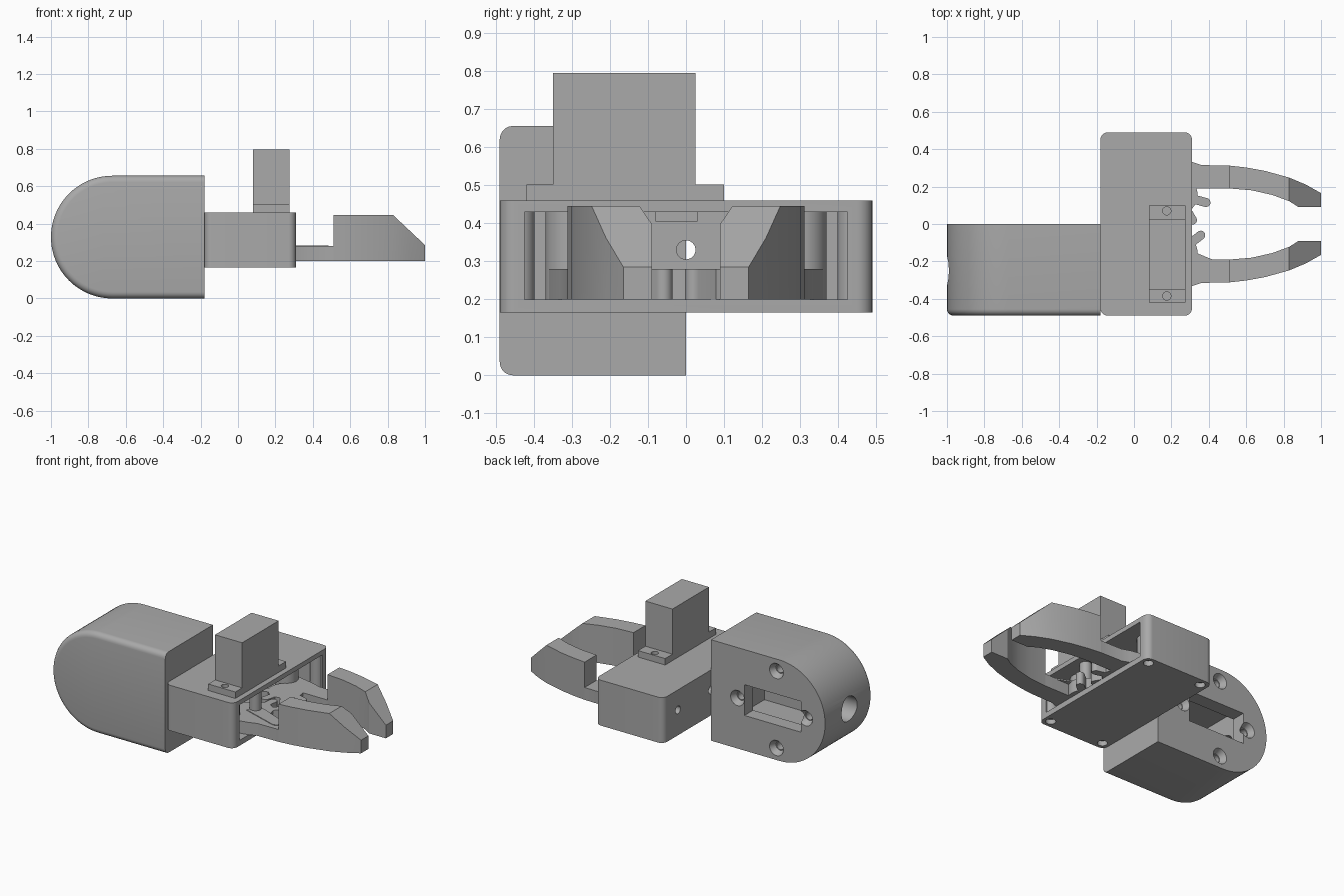
import bpy, bmesh, math
from mathutils import Vector

if "Cube" in bpy.data.objects:
    bpy.data.objects.remove(bpy.data.objects["Cube"])

grey = bpy.data.materials.new("plain grey")
grey.diffuse_color = (0.40, 0.40, 0.40, 1)
grey.use_nodes = True
grey.node_tree.nodes["Principled BSDF"].inputs["Base Color"].default_value = grey.diffuse_color


def finish(bm, name):
    bmesh.ops.recalc_face_normals(bm, faces=bm.faces)
    me = bpy.data.meshes.new(name)
    bm.to_mesh(me)
    bm.free()
    me.materials.append(grey)
    ob = bpy.data.objects.new(name, me)
    bpy.context.collection.objects.link(ob)
    return ob


def box(name, x0, x1, y0, y1, z0, z1):
    return prism(name, [(x0, y0), (x1, y0), (x1, y1), (x0, y1)], z0, z1)


def prism(name, pts, a, b, axis='Z', edit=None):
    """Extrude a 2D outline along Z (xy outline) or Y (xz outline)."""
    bm = bmesh.new()
    put = (lambda p, d: (p[0], p[1], d)) if axis == 'Z' else (lambda p, d: (p[0], d, p[1]))
    f = bm.faces.new([bm.verts.new(put(p, a)) for p in pts])
    ext = bmesh.ops.extrude_face_region(bm, geom=[f])
    vs = [v for v in ext['geom'] if isinstance(v, bmesh.types.BMVert)]
    d = (0, 0, b - a) if axis == 'Z' else (0, b - a, 0)
    bmesh.ops.translate(bm, verts=vs, vec=d)
    bmesh.ops.recalc_face_normals(bm, faces=bm.faces)
    if edit:
        edit(bm)
    return finish(bm, name)


def cyl(name, p, axis, r, length, r2=None):
    """Cylinder or cone starting at p and running along axis."""
    bm = bmesh.new()
    bmesh.ops.create_cone(bm, cap_ends=True, segments=32, radius1=r,
                          radius2=r if r2 is None else r2, depth=length)
    ax = Vector(axis).normalized()
    bmesh.ops.rotate(bm, verts=bm.verts, cent=(0, 0, 0),
                     matrix=Vector((0, 0, 1)).rotation_difference(ax).to_matrix())
    bmesh.ops.translate(bm, verts=bm.verts, vec=Vector(p) + ax * length / 2)
    return finish(bm, name)


def combine(ob, others, op='DIFFERENCE'):
    for c in others:
        m = ob.modifiers.new("b", 'BOOLEAN')
        m.operation, m.solver, m.object = op, 'EXACT', c
        bpy.context.view_layer.objects.active = ob
        bpy.ops.object.modifier_apply(modifier=m.name)
        bpy.data.objects.remove(c)


def arc(cx, cy, r, a0, a1, n):
    return [(cx + r * math.cos(math.radians(a0 + (a1 - a0) * i / n)),
             cy + r * math.sin(math.radians(a0 + (a1 - a0) * i / n))) for i in range(n + 1)]


# Rounded wrist housing, softened along its front outline
def soften(bm):
    es = [e for e in bm.edges if all(v.co.y < -0.48 for v in e.verts)
          and not all(v.co.x > -0.2 for v in e.verts)]
    bmesh.ops.bevel(bm, geom=es, offset=0.035, segments=5, profile=0.5, affect='EDGES')


R = 0.328
housing = prism("wrist_housing", [(-0.18, 0)] + [(-0.18, 2 * R)] + arc(-0.672, R, R, 90, 270, 40),
                -0.49, 0, 'Y', soften)
cuts = [box("cavity", -0.89, -0.27, -0.42, -0.09, 0.13, 0.53),
        box("servo_window", -0.826, -0.42, -0.2, 0.1, R - 0.1, R + 0.1),
        cyl("end_hole", (-1.1, -0.25, R), (1, 0, 0), 0.08, 0.3)]
for x, z in ((-0.37, R), (-0.86, R), (-0.65, R + 0.25), (-0.65, R - 0.25)):
    cuts += [cyl("countersink", (x, 0.001, z), (0, -1, 0), 0.05, 0.04, 0.03),
             cyl("screw_hole", (x, 0.01, z), (0, -1, 0), 0.025, 0.13)]
combine(housing, cuts)

# Gripper case, open at the jaw side
outline = (arc(0.27, 0.45, 0.04, 0, 90, 8) + arc(-0.14, 0.45, 0.04, 90, 180, 8)
           + arc(-0.14, -0.45, 0.04, 180, 270, 8) + arc(0.27, -0.45, 0.04, 270, 360, 8))
case = prism("gripper_case", outline, 0.165, 0.46)
cuts = [box("case_opening", -0.145, 0.5, -0.425, 0.425, 0.2, 0.43)]
for y in (-0.34, 0, 0.34):
    cuts.append(cyl("back_hole", (-0.3, y, 0.33), (1, 0, 0), 0.025, 0.25))
for x in (-0.13, 0.26):
    for y in (-0.44, 0.44):
        cuts.append(cyl("bottom_hole", (x, y, 0.15), (0, 0, 1), 0.03, 0.05))
combine(case, cuts)
for x in (-0.13, 0.26):
    for y in (-0.44, 0.44):
        cyl("corner_post", (x, y, 0.196), (0, 0, 1), 0.042, 0.236)

# Servo motor with mounting flange
box("servo_body", 0.08, 0.275, -0.35, 0.025, 0.46, 0.795)
flange = box("servo_flange", 0.08, 0.275, -0.42, 0.10, 0.46, 0.502)
combine(flange, [cyl("flange_hole", (0.175, y, 0.47), (0, 0, 1), 0.022, 0.1)
                 for y in (0.07, -0.385)])
box("servo_underside", 0.10, 0.275, -0.08, 0.03, 0.405, 0.432)

# Curved jaws: low arm inside the case, tall finger with sloped tip
outer = [(0.51, 0.312), (0.60, 0.302), (0.70, 0.284), (0.83, 0.248), (0.92, 0.21), (1.0, 0.165)]
inner = [(1.0, 0.09), (0.88, 0.09), (0.83, 0.122), (0.74, 0.155), (0.63, 0.18), (0.51, 0.19)]
arm = [(0.18, 0.36), (0.31, 0.332), (0.36, 0.315), (0.51, 0.312), (0.51, 0.19), (0.31, 0.19), (0.18, 0.2)]
for side, s in (("left", 1), ("right", -1)):
    flip = lambda pts: [(x, s * y) for x, y in pts]
    finger = prism(side + "_finger", flip(outer + inner), 0.2, 0.445)
    combine(finger, [prism("tip_cut", [(0.83, 0.445), (1.01, 0.276), (1.1, 0.276), (1.1, 0.6), (0.83, 0.6)],
                           -0.6, 0.6, 'Y')])
    prism(side + "_arm", flip(arm), 0.2, 0.28)
    # Gear sector with rounded teeth
    c = Vector((0.235, s * 0.155))
    cyl(side + "_gear", (c.x, c.y, 0.2), (0, 0, 1), 0.105, 0.08)
    angles = (-15, -60, -105, -150) if s > 0 else (38, 83, 128, 173)
    for a in angles:
        tooth = arc(0.155, 0, 0.024, -90, 90, 8) + [(0.08, 0.024), (0.08, -0.024)]
        ca, sa = math.cos(math.radians(a)), math.sin(math.radians(a))
        prism(side + "_gear_tooth", [(c.x + x * ca - y * sa, c.y + x * sa + y * ca) for x, y in tooth],
              0.2, 0.28)
    # Pivot post
    cyl(side + "_pivot_post", (0.14, s * 0.30, 0.198), (0, 0, 1), 0.07, 0.234)

# Servo horn lying on the driven arm
horn = arc(0.445, -0.24, 0.04, -90, 90, 10) + [(0.235, -0.115), (0.2, -0.2)]
prism("servo_horn", horn, 0.275, 0.284)
cyl("servo_shaft", (0.235, -0.155, 0.27), (0, 0, 1), 0.035, 0.162)

# Smooth the rounded walls while keeping hard edges
bpy.ops.object.select_all(action='SELECT')
bpy.context.view_layer.objects.active = case
bpy.ops.object.shade_smooth_by_angle(angle=math.radians(25))
